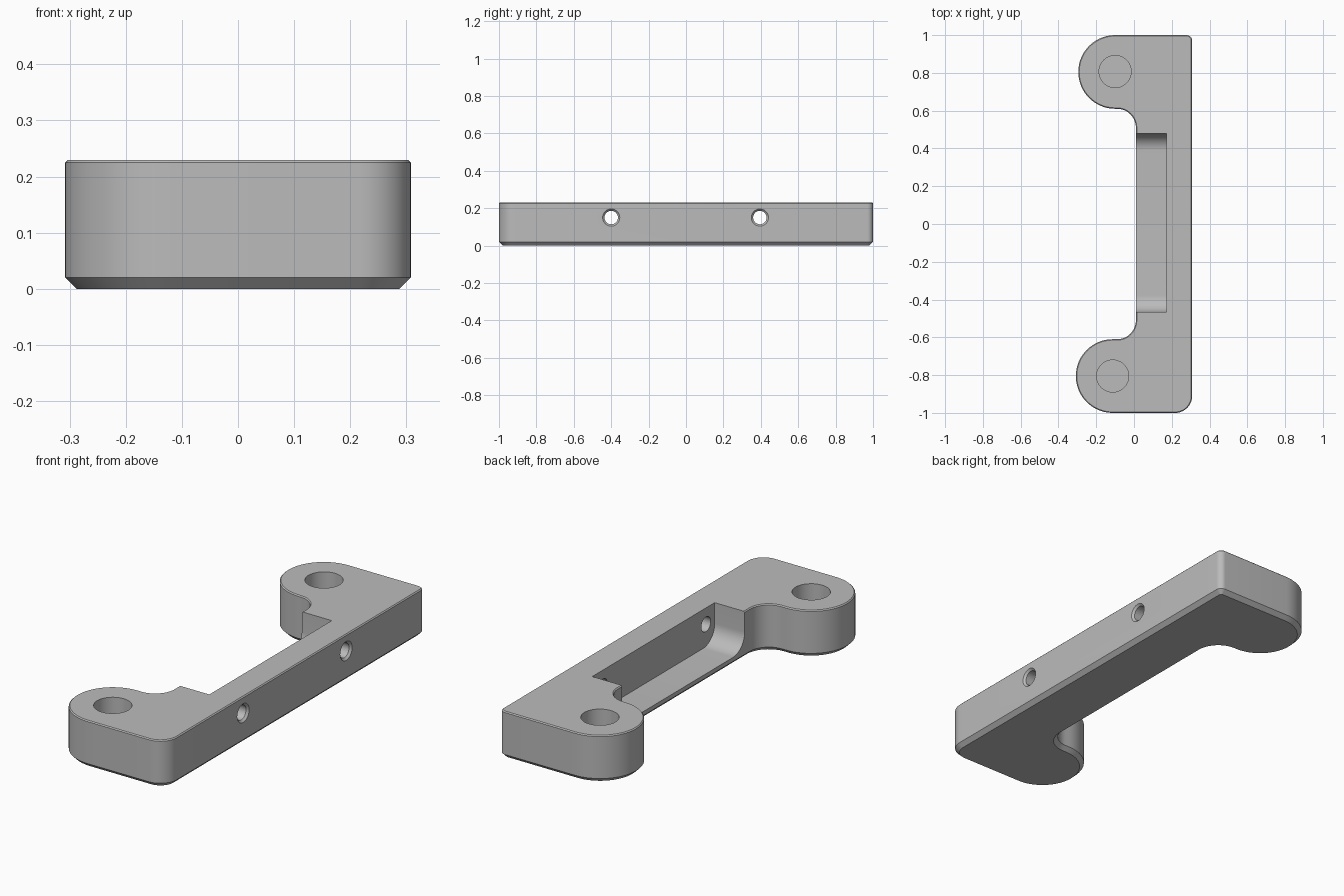
import bpy, bmesh
from math import cos, sin, radians, tau
from mathutils import Matrix, Vector

cube = bpy.data.objects.get("Cube")
if cube:
    bpy.data.objects.remove(cube, do_unlink=True)

grey = bpy.data.materials.new("plain_grey")
grey.use_nodes = True
color = (0.5, 0.5, 0.5, 1)
grey.diffuse_color = color
grey.node_tree.nodes["Principled BSDF"].inputs["Base Color"].default_value = color


def arc(cx, cy, r, start, end, steps=12):
    angles = [radians(start + (end - start) * i / steps) for i in range(steps + 1)]
    return [(cx + r * cos(a), cy + r * sin(a)) for a in angles]


def loft(name, rings):
    """Closed solid through matching rings of 3D points."""
    bm = bmesh.new()
    loops = [[bm.verts.new(p) for p in ring] for ring in rings]
    for a, b in zip(loops, loops[1:]):
        for i in range(len(a)):
            j = (i + 1) % len(a)
            bm.faces.new((a[i], a[j], b[j], b[i]))
    bm.faces.new(loops[0][::-1])
    bm.faces.new(loops[-1])
    bmesh.ops.recalc_face_normals(bm, faces=bm.faces)
    mesh = bpy.data.meshes.new(name)
    bm.to_mesh(mesh)
    bm.free()
    mesh.materials.append(grey)
    obj = bpy.data.objects.new(name, mesh)
    bpy.context.collection.objects.link(obj)
    return obj


def lathe(name, center, profile, along_x=False, sides=40):
    """Round cutter from (radius, distance) pairs along z or x."""
    turn = Matrix.Rotation(radians(90), 3, 'Y') if along_x else Matrix.Identity(3)
    rings = [[turn @ Vector((r * cos(tau * i / sides), r * sin(tau * i / sides), d))
              + Vector(center) for i in range(sides)] for r, d in profile]
    return loft(name, rings)


# Bracket outline, inset by d for the edge chamfers
RIGHT, LOBE, NECK = 0.308, 0.195, 0.1


def outline(d):
    pts = arc(RIGHT - 0.09, -0.91, 0.09 - d, -90, 0)
    pts += arc(RIGHT - 0.03, 0.97, 0.03 - d, 0, 90)
    pts += arc(-0.1, 0.805, LOBE - d, 90, 270, 32)
    pts += arc(-0.09, 0.51, NECK + d, 90, 0)
    pts += arc(-0.09, -0.51, NECK + d, 0, -90)
    pts += arc(-0.113, -0.805, LOBE - d, 90, 270, 32)
    return pts


levels = [(0, 0.02), (0.02, 0), (0.225, 0), (0.23, 0.005)]
bracket = loft("bracket", [[(x, y, z) for x, y in outline(d)] for z, d in levels])

# Side pocket with rounded floor ends
FLOOR, FILLET = 0.04, 0.09
low, high = -0.467, 0.478
section = arc(low + FILLET, FLOOR + FILLET, FILLET, 180, 270)
section += arc(high - FILLET, FLOOR + FILLET, FILLET, 270, 360)
section += [(high, 0.4), (low, 0.4)]
cutters = [loft("pocket_cutter", [[(x, y, z) for y, z in section] for x in (-0.05, 0.172)])]

# Blind sockets in the lobes
for x, y in ((-0.1, 0.807), (-0.113, -0.805)):
    cutters.append(lathe("socket_cutter", (x, y, 0), [(0.085, FLOOR), (0.085, 0.3)]))

# Countersunk screw holes through the back wall
for y in (-0.4, 0.395):
    cutters.append(lathe("screw_hole_cutter", (0, y, 0.15),
                         [(0.036, 0.1), (0.036, RIGHT - 0.01), (0.056, RIGHT + 0.01)], True))

bpy.context.view_layer.objects.active = bracket
bracket.select_set(True)
for cutter in cutters:
    mod = bracket.modifiers.new("cut", 'BOOLEAN')
    mod.operation = 'DIFFERENCE'
    mod.solver = 'EXACT'
    mod.object = cutter
    bpy.ops.object.modifier_apply(modifier=mod.name)
    bpy.data.objects.remove(cutter, do_unlink=True)

bpy.ops.object.shade_smooth_by_angle(angle=radians(30))
